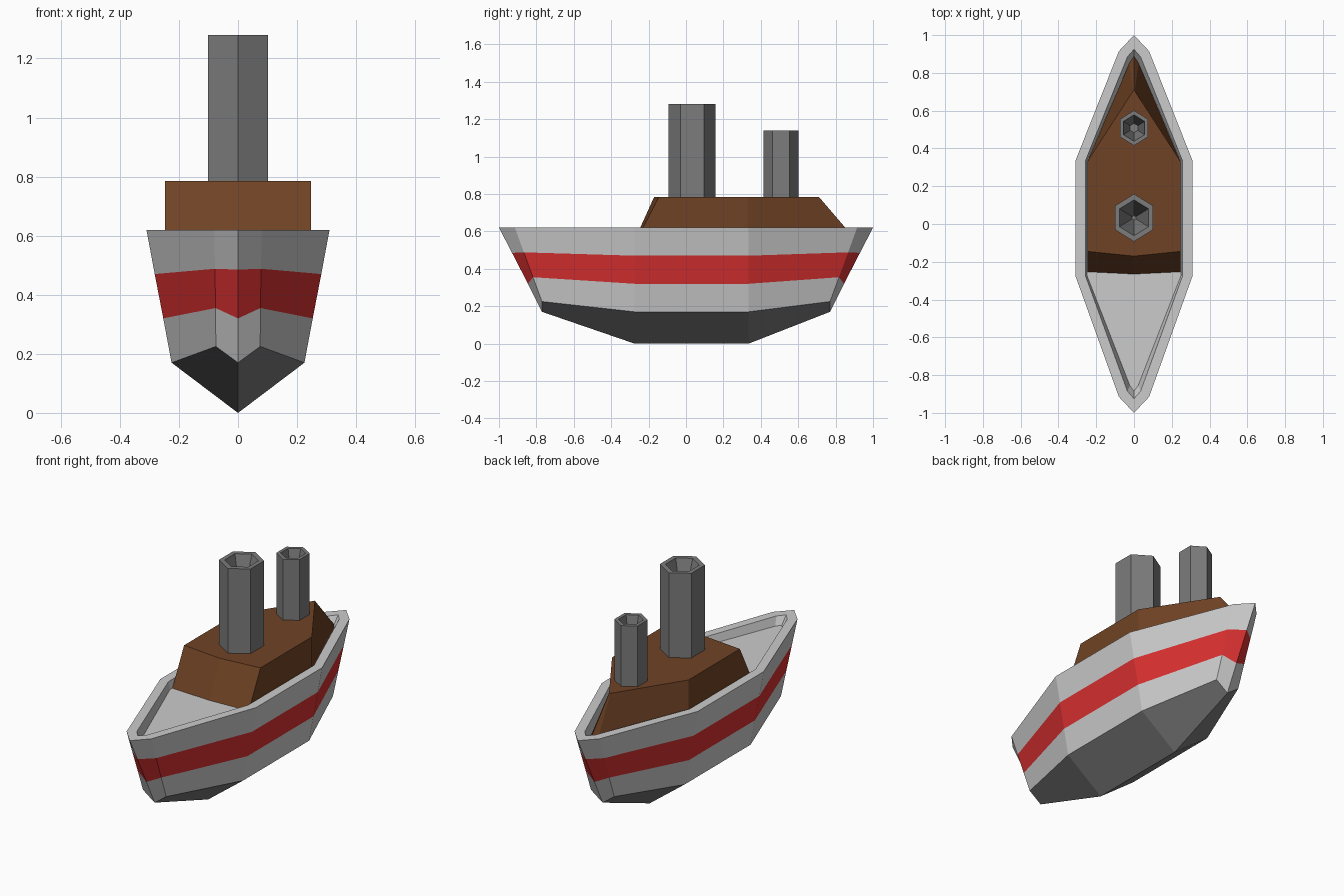
import bpy, bmesh
from math import sin, cos, pi

if "Cube" in bpy.data.objects:
    bpy.data.objects.remove(bpy.data.objects["Cube"])


def material(name, rgb):
    m = bpy.data.materials.new(name)
    m.diffuse_color = (*rgb, 1)
    m.use_nodes = True
    m.node_tree.nodes["Principled BSDF"].inputs["Base Color"].default_value = m.diffuse_color
    return m


RED = material("stripe_red", (0.70, 0.03, 0.03))
BROWN = material("cabin_brown", (0.16, 0.055, 0.018))
PALE = material("hull_grey", (0.52, 0.52, 0.52))
DARK = material("keel_grey", (0.20, 0.20, 0.20))
FUNNEL = material("funnel_grey", (0.20, 0.20, 0.20))


def finish(bm, name, mats):
    bmesh.ops.recalc_face_normals(bm, faces=bm.faces)
    me = bpy.data.meshes.new(name)
    bm.to_mesh(me)
    bm.free()
    for m in mats:
        me.materials.append(m)
    ob = bpy.data.objects.new(name, me)
    bpy.context.collection.objects.link(ob)
    return ob


def add_ring(bm, pts):
    return [bm.verts.new(p) for p in pts]


def bridge(bm, a, b, mat=0):
    n = len(a)
    for i in range(n):
        f = bm.faces.new((a[i], a[(i + 1) % n], b[(i + 1) % n], b[i]))
        f.material_index = mat


def mirror_outline(half):
    # half runs from bow to stern on +x, both ends on the centre line
    return half + [(-x, y, z) for x, y, z in half[-2:0:-1]]


FRONT, BACK = -0.275, 0.335   # ends of the straight middle of the hull


def boat_ring(tip, corner, side):
    (ty, tz), (cx, cy, cz), (sx, sz) = tip, corner, side
    return mirror_outline([(0, -ty, tz), (cx, -cy, cz), (sx, FRONT, sz),
                           (sx, BACK, sz), (cx, cy, cz), (0, ty, tz)])


# Hull: keel, three bands, rim and sunken deck
DECK = 0.575
levels = [
    boat_ring((0.77, 0.17), (0.075, 0.77, 0.225), (0.225, 0.17)),
    boat_ring((0.845, 0.32), (0.076, 0.818, 0.355), (0.253, 0.32)),
    boat_ring((0.93, 0.485), (0.078, 0.867, 0.488), (0.282, 0.47)),
    boat_ring((1.0, 0.62), (0.08, 0.915, 0.62), (0.31, 0.62)),
    boat_ring((0.925, 0.62), (0.035, 0.885, 0.62), (0.257, 0.62)),
    boat_ring((0.885, DECK), (0.022, 0.855, DECK), (0.248, DECK)),
]
bm = bmesh.new()
rings = [add_ring(bm, p) for p in levels]
for i, mat in enumerate((0, 1, 0, 0, 0)):
    bridge(bm, rings[i], rings[i + 1], mat)
bm.faces.new(rings[-1])
k1 = bm.verts.new((0, FRONT, 0))
k2 = bm.verts.new((0, BACK, 0))
r = rings[0]
for face in ((r[0], r[1], r[2], k1), (r[2], r[3], k2, k1), (r[3], r[4], r[5], k2),
             (r[5], r[6], r[7], k2), (r[7], r[8], k1, k2), (r[8], r[9], r[0], k1)):
    bm.faces.new(face).material_index = 2
finish(bm, "hull", [PALE, RED, DARK])

# Cabin: sloped front, pointed stern
TOP = 0.785
bm = bmesh.new()
low = add_ring(bm, mirror_outline([(0, -0.265, DECK), (0.247, -0.253, DECK), (0.247, 0.33, DECK),
                                   (0.025, 0.85, DECK), (0, 0.89, DECK)]))
high = add_ring(bm, mirror_outline([(0, -0.17, TOP), (0.247, -0.145, TOP), (0.247, 0.33, TOP),
                                    (0.004, 0.705, TOP), (0, 0.71, TOP)]))
bridge(bm, low, high)
bm.faces.new(low)
bm.faces.new(high)
finish(bm, "cabin", [BROWN])


# Funnels: hexagonal tubes with a tapering hollow
def funnel(name, y, radius, top, inner, floor_r, depth):
    bm = bmesh.new()

    def hexagon(rad, z):
        return add_ring(bm, [(0.93 * rad * sin(i * pi / 3), y + rad * cos(i * pi / 3), z)
                             for i in range(6)])
    rs = [hexagon(radius, TOP - 0.01), hexagon(radius, top),
          hexagon(inner, top), hexagon(floor_r, top - depth)]
    for a, b in zip(rs, rs[1:]):
        bridge(bm, a, b)
    bm.faces.new(rs[0])
    bm.faces.new(rs[-1])
    finish(bm, name, [FUNNEL])


funnel("front_funnel", 0.033, 0.126, 1.28, 0.095, 0.012, 0.25)
funnel("rear_funnel", 0.508, 0.093, 1.14, 0.07, 0.025, 0.18)
